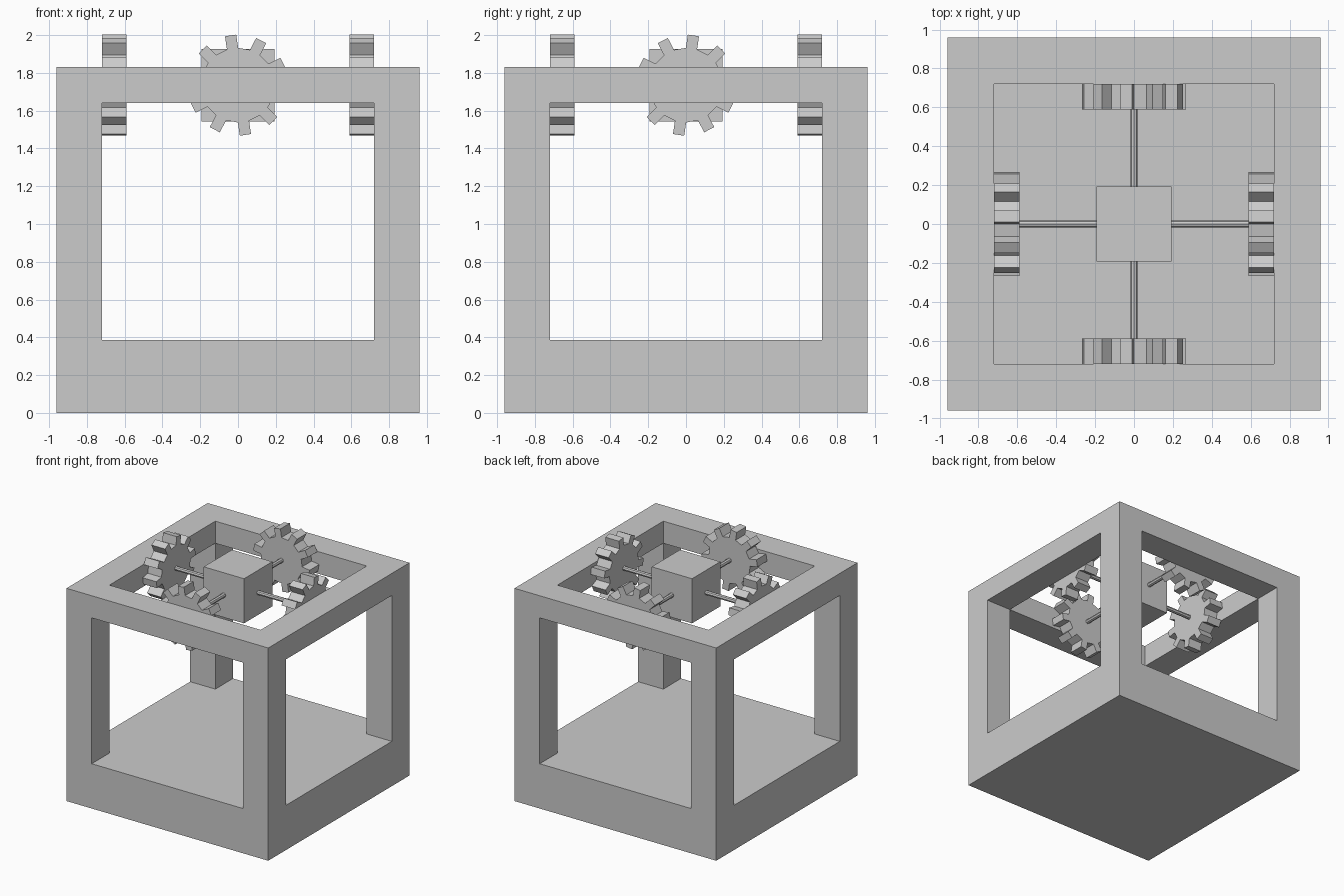
import bpy, bmesh
from math import sin, cos, radians, pi
from itertools import product
from mathutils import Matrix, Vector

if "Cube" in bpy.data.objects:
    bpy.data.objects.remove(bpy.data.objects["Cube"])

AXLE_Z = 1.735


def finish(name, bm):
    bmesh.ops.recalc_face_normals(bm, faces=bm.faces)
    mesh = bpy.data.meshes.new(name)
    bm.to_mesh(mesh)
    bm.free()
    obj = bpy.data.objects.new(name, mesh)
    bpy.context.collection.objects.link(obj)
    return obj


# Open frame: solid base slab, corner posts and top rails in one clean shell
def make_frame():
    xs = [-0.96, -0.72, 0.72, 0.96]
    zs = [0, 0.385, 1.64, 1.83]

    def solid(c):
        if min(c) < 0 or max(c) > 2:
            return False
        i, j, k = c
        if k == 0:
            return True
        mids = (i == 1) + (j == 1)
        return mids == 0 if k == 1 else mids < 2

    bm = bmesh.new()
    for c in product(range(3), repeat=3):
        if not solid(c):
            continue
        for axis, side in product(range(3), (0, 1)):
            n = list(c)
            n[axis] += 1 if side else -1
            if solid(n):
                continue
            u, v = (axis + 1) % 3, (axis + 2) % 3
            verts = []
            for du, dv in ((0, 0), (1, 0), (1, 1), (0, 1)):
                p = list(c)
                p[axis] += side
                p[u] += du
                p[v] += dv
                verts.append(bm.verts.new((xs[p[0]], xs[p[1]], zs[p[2]])))
            bm.faces.new(verts)
    bmesh.ops.remove_doubles(bm, verts=bm.verts, dist=1e-4)
    return finish("frame", bm)


# Ten-toothed gear, lying in the plane across the given axle direction
def make_gear(name, across, direction, phase):
    root, tip, half, teeth = 0.195, 0.266, 0.03, 10
    bm = bmesh.new()
    ring = []
    for t in range(teeth):
        a = radians(phase) + t * 2 * pi / teeth
        for r, w in ((root, -half), (tip, -half), (tip, half), (root, half)):
            h = r * cos(a) - w * sin(a)
            v = r * sin(a) + w * cos(a)
            ring.append(bm.verts.new(across * h + direction * 0.59
                                     + Vector((0, 0, AXLE_Z + v))))
    face = bm.faces.new(ring)
    ext = bmesh.ops.extrude_face_region(bm, geom=[face], use_keep_orig=True)
    moved = [g for g in ext["geom"] if isinstance(g, bmesh.types.BMVert)]
    bmesh.ops.translate(bm, verts=moved, vec=direction * 0.13)
    return finish(name, bm)


# Thin axle from the centre block to a gear
def make_axle(name, direction):
    bm = bmesh.new()
    turn = direction.to_track_quat('Z', 'Y').to_matrix().to_4x4()
    place = Matrix.Translation(direction * 0.43 + Vector((0, 0, AXLE_Z)))
    bmesh.ops.create_cone(bm, cap_ends=True, segments=8, radius1=0.019,
                          radius2=0.019, depth=0.50, matrix=place @ turn)
    return finish(name, bm)


make_frame()

# Centre block
bm = bmesh.new()
bmesh.ops.create_cube(bm, size=0.384, matrix=Matrix.Translation((0, 0, AXLE_Z)))
finish("centre_block", bm)

# Four gears and axles; opposite gears match
X, Y = Vector((1, 0, 0)), Vector((0, 1, 0))
for side, direction, across, phase in (("front", -Y, X, 98.5), ("back", Y, X, 98.5),
                                       ("left", -X, Y, 81.5), ("right", X, Y, 81.5)):
    make_gear(side + "_gear", across, direction, phase)
    make_axle(side + "_axle", direction)
